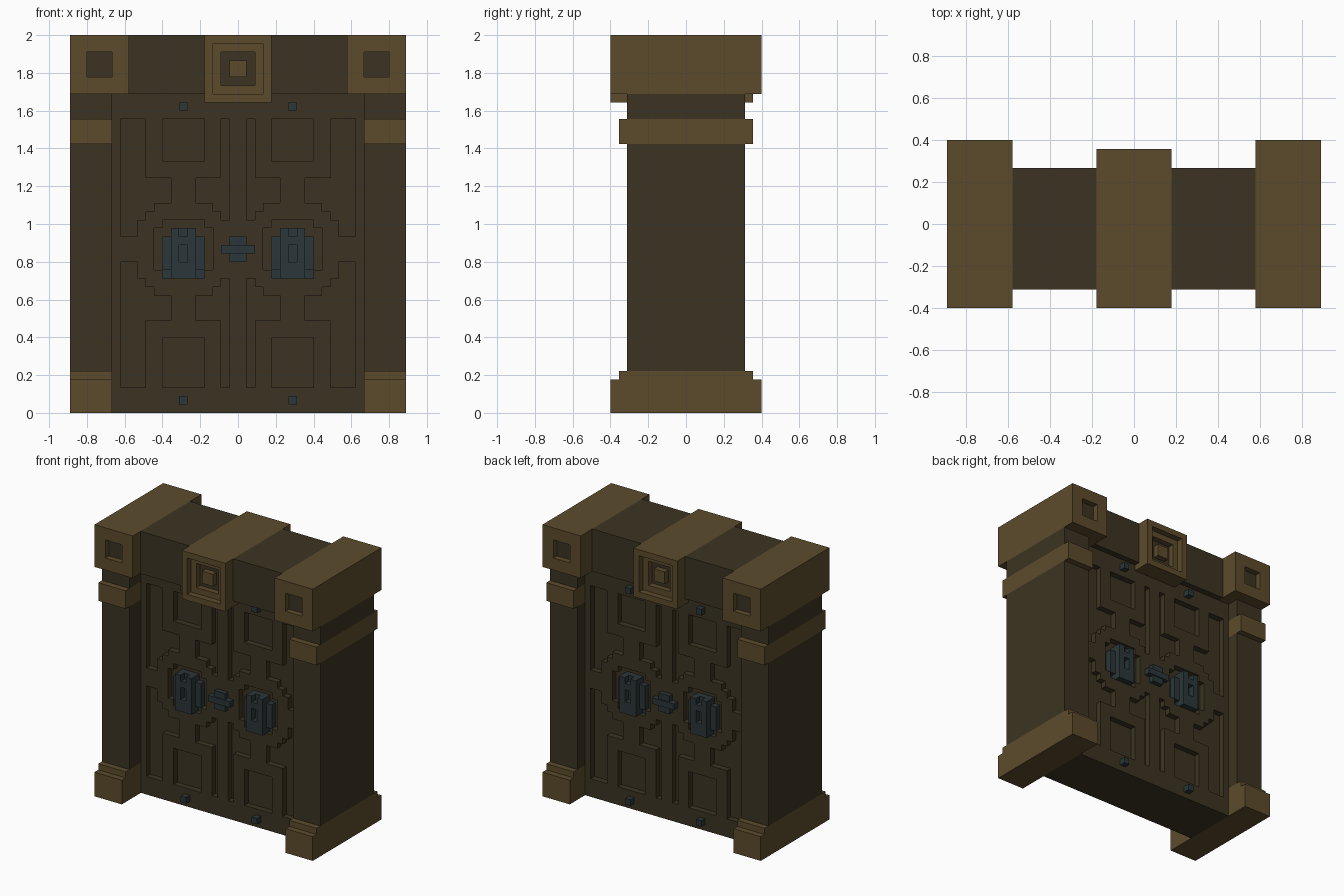
import bpy, bmesh

if "Cube" in bpy.data.objects:
    bpy.data.objects.remove(bpy.data.objects["Cube"])

U = 2 / 45  # block unit: the gate is 40 x 18 x 45 units


def material(name, rgb):
    m = bpy.data.materials.new(name)
    lin = [((c / 255 + 0.055) / 1.055) ** 2.4 for c in rgb]
    m.diffuse_color = (*lin, 1)
    m.use_nodes = True
    m.node_tree.nodes["Principled BSDF"].inputs["Base Color"].default_value = m.diffuse_color
    return m


TAN = material("tan stone", (92, 75, 44))
DARK = material("dark brown stone", (60, 52, 34))
BLUE = material("blue grey metal", (43, 54, 56))


def rect(x0, x1, z0, z1):
    return [(x0, z0), (x1, z0), (x1, z1), (x0, z1)]


def prisms(name, parts, mat):
    """One object from (outline in x/z, y0, y1) prisms, sizes in units."""
    bm = bmesh.new()
    for outline, y0, y1 in parts:
        face = bm.faces.new([bm.verts.new((x * U, y0 * U, z * U)) for x, z in outline])
        ext = bmesh.ops.extrude_face_region(bm, geom=[face])
        verts = [g for g in ext["geom"] if isinstance(g, bmesh.types.BMVert)]
        bmesh.ops.translate(bm, verts=verts, vec=(0, (y1 - y0) * U, 0))
    bmesh.ops.recalc_face_normals(bm, faces=bm.faces)
    me = bpy.data.meshes.new(name)
    bm.to_mesh(me)
    bm.free()
    me.materials.append(mat)
    ob = bpy.data.objects.new(name, me)
    bpy.context.collection.objects.link(ob)
    return ob


def box(name, x, y, z, mat):
    return prisms(name, [(rect(*x, *z), *y)], mat)


def carve(ob, parts):
    """Cut prisms out of an object."""
    cutter = prisms("cutter", parts, DARK)
    cutter.hide_render = True
    mod = ob.modifiers.new("carve", "BOOLEAN")
    mod.operation, mod.solver, mod.object = "DIFFERENCE", "EXACT", cutter
    bpy.context.view_layer.objects.active = ob
    bpy.ops.object.modifier_apply(modifier=mod.name)
    bpy.data.objects.remove(cutter)


def flip(outline):
    return [(-x, z) for x, z in outline]


def both_sides(outlines, front, back, a, b):
    """Repeat outlines on front and back, from a to b outside those planes."""
    return ([(o, front - a, front - b) for o in outlines]
            + [(o, back + a, back + b) for o in outlines])


def on_door(outlines, a, b):
    return both_sides(outlines, -4, 5, a, b)


# Pillars with base, band and capital, and a lintel half on each side
for side, s in (("left", -1), ("right", 1)):
    x = sorted((s * 15, s * 20))
    box(side + "_pillar", x, (-7, 7), (5, 32), DARK)
    box(side + "_pillar_neck", x, (-7, 7), (35, 38), DARK)
    box(side + "_base", x, (-9, 9), (0, 4), TAN)
    box(side + "_base_step", x, (-8, 8), (4, 5), TAN)
    box(side + "_band", x, (-8, 8), (32, 35), TAN)
    box(side + "_lintel", sorted((s * 4, s * 13)), (-7, 6), (38, 45), DARK)
    capital = box(side + "_capital", sorted((s * 13, s * 20)), (-9, 9), (38, 45), TAN)
    socket = rect(*sorted((s * 15, s * 18)), 40, 43)
    carve(capital, both_sides([socket], -9, 9, -1, 1))
    prisms(side + "_capital_inlay", both_sides([socket], -9, 9, -1.1, -0.95), DARK)

# Keystone with nested square recesses
keystone = box("keystone", (-4, 4), (-9, 8), (37, 45), TAN)
for size, depth in ((3, 1), (2, 2)):
    hole = rect(-size, size, 41 - size, 41 + size)
    carve(keystone, both_sides([hole], -9, 8, -depth, 1))
prisms("keystone_inlay", both_sides([rect(-2, 2, 39, 43)], -9, 8, -2.1, -1.95), DARK)
prisms("keystone_boss", both_sides([rect(-1, 1, 40, 42)], -9, 8, -2, -1), TAN)

# Recess outlines of one door leaf
outer_top = [(-14, 35), (-11, 35), (-11, 28), (-8, 28), (-8, 25), (-10, 25),
             (-10, 24), (-11, 24), (-11, 23), (-12, 23), (-12, 21), (-14, 21)]
inner_top = [(-2, 35), (-1, 35), (-1, 23), (-2, 23), (-2, 24), (-3, 24),
             (-3, 25), (-5, 25), (-5, 28), (-2, 28)]
lower = [[(x, 3 if z == 35 else 39 - z) for x, z in o] for o in (outer_top, inner_top)]
squares = [rect(-9, -4, 30, 35), rect(-9, -4, 3, 9)]
lock_bed = [(-10, 17), (-9, 17), (-9, 16), (-4, 16), (-4, 17), (-3, 17),
            (-3, 22), (-4, 22), (-4, 23), (-9, 23), (-9, 22), (-10, 22)]
leaf = [outer_top, inner_top, *lower, *squares, lock_bed]

# Double door, carved front and back
door = box("double_door", (-15, 15), (-4, 5), (0, 38), DARK)
carve(door, on_door(leaf + [flip(o) for o in leaf], -1, 1))

# Locks: side plates, raised middle with keyhole and notched top
plates = [rect(-9, -8, 17, 21), rect(-5, -4, 17, 21), rect(-7, -6, 16, 22)]
raised = [rect(-8, -7, 16, 22), rect(-6, -5, 16, 22),
          rect(-7, -6, 16, 18), rect(-7, -6, 20, 21)]
feet = [rect(-9, -8, 16, 17), rect(-5, -4, 16, 17)]
for side, f in (("left", list), ("right", flip)):
    prisms(side + "_lock", on_door([f(o) for o in plates], -1, 0)
           + on_door([f(o) for o in raised], -1, 1)
           + on_door([f(o) for o in feet], -1, -0.8), BLUE)
    studs = [f(rect(-7, -6, z, z + 1)) for z in (1, 36)]
    prisms(side + "_studs", on_door(studs, 0, 1), BLUE)

# Cross-shaped clasp between the leaves, its bar standing proud
prisms("clasp_bar", on_door([rect(-2, 2, 19, 20)], 0, 1), BLUE)
prisms("clasp_post", on_door([rect(-1, 1, 18, 19), rect(-1, 1, 20, 21)], 0, 0.8), BLUE)
